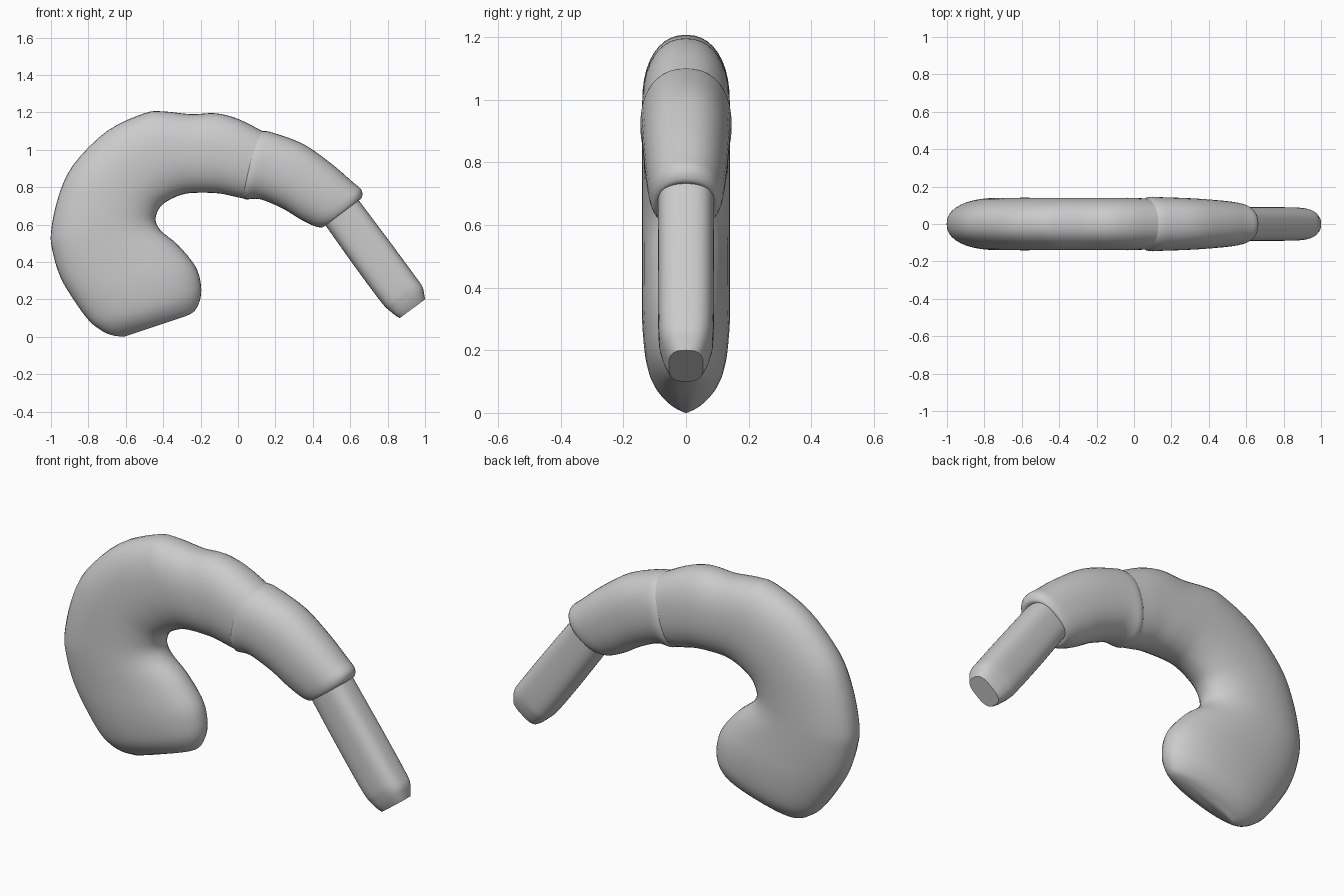
import bpy, bmesh, math
from mathutils import Vector

cube = bpy.data.objects.get("Cube")
if cube:
    bpy.data.objects.remove(cube)

grey = bpy.data.materials.new("plain grey")
grey.use_nodes = True
tone = (0.6, 0.6, 0.6, 1)
grey.diffuse_color = tone
grey.node_tree.nodes["Principled BSDF"].inputs["Base Color"].default_value = tone

SIDES = 40
STEPS = 4


def power(v, exponent):
    return math.copysign(abs(v) ** (2 / exponent), v)


def spline(a, b, c, d, t):
    """Catmull-Rom blend between b and c."""
    return b + 0.5 * t * ((c - a) + t * ((2 * a - 5 * b + 4 * c - d) + t * (3 * (b - c) + d - a)))


def sweep(name, sections, exponent):
    """Loft flattened rings; a section is outer x, z, inner x, z, half thickness."""
    keys = [Vector(s) for s in sections]
    path = []
    for i in range(len(keys) - 1):
        four = [keys[min(max(i + k, 0), len(keys) - 1)] for k in (-1, 0, 1, 2)]
        path += [spline(*four, step / STEPS) for step in range(STEPS)]
    path.append(keys[-1])

    bm = bmesh.new()
    rings = []
    for ox, oz, ix, iz, thick in path:
        ring = []
        for n in range(SIDES):
            a = math.tau * n / SIDES
            c, s = power(math.cos(a), exponent), power(math.sin(a), exponent)
            x = (ox + ix) / 2 + (ox - ix) / 2 * c
            z = (oz + iz) / 2 + (oz - iz) / 2 * c
            ring.append(bm.verts.new((x, thick * s, z)))
        rings.append(ring)
    for r, q in zip(rings, rings[1:]):
        for n in range(SIDES):
            m = (n + 1) % SIDES
            bm.faces.new((r[n], r[m], q[m], q[n]))
    bm.faces.new(rings[0])
    bm.faces.new(rings[-1])
    bmesh.ops.recalc_face_normals(bm, faces=bm.faces)

    mesh = bpy.data.meshes.new(name)
    bm.to_mesh(mesh)
    bm.free()
    mesh.materials.append(grey)
    obj = bpy.data.objects.new(name, mesh)
    bpy.context.collection.objects.link(obj)
    bpy.ops.object.select_all(action="DESELECT")
    obj.select_set(True)
    bpy.context.view_layer.objects.active = obj
    bpy.ops.object.shade_smooth_by_angle(angle=math.radians(50))


# Thick hooked body, from the lower lobe round to the seam
sweep("hooked_body", [
    (-.61, .00, -.28, .11, .025),
    (-.68, .01, -.23, .14, .07),
    (-.74, .04, -.20, .21, .11),
    (-.80, .09, -.20, .29, .13),
    (-.88, .20, -.23, .38, .14),
    (-.95, .32, -.32, .49, .14),
    (-.99, .45, -.41, .565, .14),
    (-1.0, .56, -.44, .62, .14),
    (-.96, .75, -.43, .67, .14),
    (-.88, .92, -.40, .71, .14),
    (-.70, 1.10, -.34, .745, .14),
    (-.50, 1.195, -.28, .765, .14),
    (-.40, 1.205, -.22, .77, .14),
    (-.25, 1.19, -.16, .77, .14),
    (-.12, 1.195, -.09, .765, .14),
    (.00, 1.165, -.02, .75, .14),
    (.13, 1.10, .05, .735, .135),
], 2.25)

# Middle sleeve with a slight lip at each end
sweep("middle_sleeve", [
    (.09, 1.09, .02, .755, .13),
    (.13, 1.10, .04, .735, .145),
    (.19, 1.09, .12, .735, .143),
    (.35, 1.03, .24, .685, .138),
    (.50, .925, .33, .63, .13),
    (.61, .83, .40, .595, .12),
    (.66, .785, .44, .585, .11),
    (.66, .74, .46, .59, .095),
    (.63, .73, .49, .62, .07),
], 2.25)

# Slim straight stem with a tapered blunt tip
sweep("straight_stem", [
    (.60, .79, .41, .68, .09),
    (.69, .67, .50, .55, .09),
    (.84, .47, .65, .34, .09),
    (.95, .32, .77, .18, .088),
    (.985, .27, .81, .14, .08),
    (.995, .23, .84, .115, .068),
    (1.0, .20, .865, .10, .055),
], 2.9)
